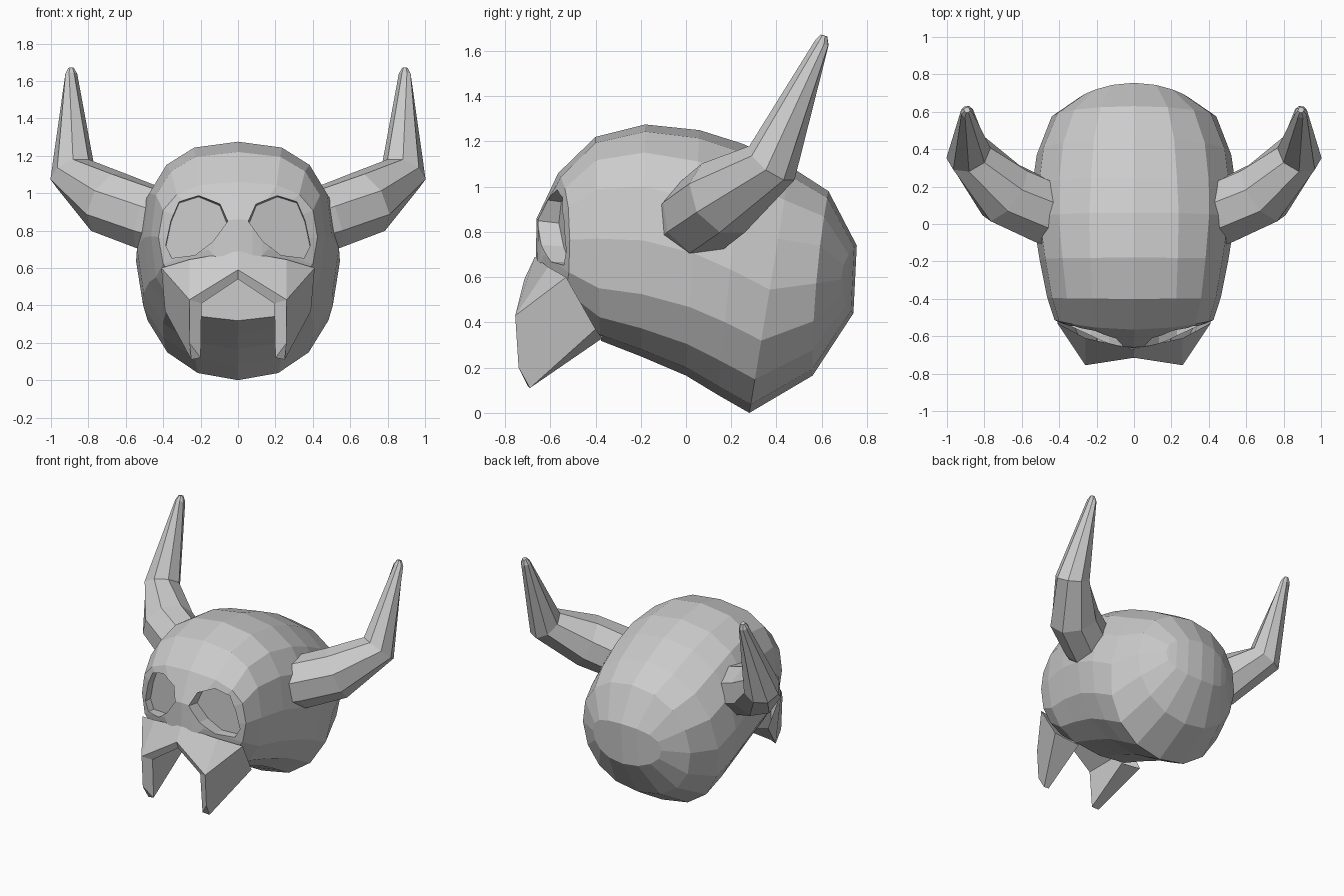
import bpy, bmesh, math
from mathutils import Vector

if "Cube" in bpy.data.objects:
    bpy.data.objects.remove(bpy.data.objects["Cube"])

bone = bpy.data.materials.new("bone grey")
bone.diffuse_color = (0.6, 0.6, 0.6, 1)
bone.use_nodes = True
bone.node_tree.nodes["Principled BSDF"].inputs["Base Color"].default_value = bone.diffuse_color


def make(name, bm):
    bmesh.ops.recalc_face_normals(bm, faces=bm.faces[:])
    me = bpy.data.meshes.new(name)
    bm.to_mesh(me)
    bm.free()
    me.materials.append(bone)
    ob = bpy.data.objects.new(name, me)
    bpy.context.collection.objects.link(ob)
    return ob


def loft(bm, rings, strips=False):
    """Skin a list of closed point rings; cap the ends with one face or upright strips."""
    vs = [[bm.verts.new(p) for p in r] for r in rings]
    n = len(vs[0])
    for a, b in zip(vs, vs[1:]):
        for i in range(n):
            j = (i + 1) % n
            bm.faces.new((a[i], a[j], b[j], b[i]))
    for r in (vs[0], vs[-1]):
        if strips:
            h = n // 2
            for i in range(-h // 2, h // 2):
                quad = [r[i % n], r[(i + 1) % n], r[(h - i - 1) % n], r[(h - i) % n]]
                bm.faces.new(list(dict.fromkeys(quad)))
        else:
            bm.faces.new(r)


def spow(v, p):
    return math.copysign(abs(v) ** p, v) if abs(v) > 1e-6 else 0.0


# Skull: rings from back to face (top y, top z, bottom y, bottom z, half width, roundness, bend)
stations = [
    (0.755, 0.74, 0.74, 0.44, 0.28, 0.9, -0.8),
    (0.63, 0.98, 0.56, 0.165, 0.44, 0.93, -0.1),
    (0.46, 1.09, 0.28, 0.00, 0.52, 0.92, 0),
    (0.25, 1.19, 0.14, 0.08, 0.545, 0.90, 0),
    (0.06, 1.25, 0.00, 0.165, 0.54, 0.85, 0),
    (-0.18, 1.275, -0.20, 0.25, 0.505, 0.80, 0),
    (-0.40, 1.22, -0.38, 0.32, 0.465, 0.75, 0),
    (-0.565, 1.06, -0.56, 0.47, 0.425, 0.75, 0.27),
    (-0.66, 0.86, -0.665, 0.64, 0.17, 0.8, 1.3),
]
rings = []
for ty, tz, by, bz, w, p, bend in stations:
    ring = []
    for i in range(16):
        a = math.tau * i / 16
        x, v = w * spow(math.sin(a), p), spow(math.cos(a), p)
        t = (1 + v) / 2
        ring.append((x, by + (ty - by) * t + bend * x * x, bz + (tz - bz) * t))
    rings.append(ring)
bm = bmesh.new()
loft(bm, rings, True)
skull = make("skull", bm)

# Eye sockets and mouth cavity: cut with prisms; socket floors follow the slope of the face
outline = [(0.21, 1.0), (0.32, 0.965), (0.365, 0.86), (0.395, 0.72), (0.36, 0.65),
           (0.23, 0.665), (0.13, 0.74), (0.05, 0.85), (0.09, 0.95)]
mouth = [(-0.195, 0.1), (0.195, 0.1), (0.195, 0.41), (0, 0.54), (-0.195, 0.41)]
bm = bmesh.new()
for s in (1, -1):
    loft(bm, [[(s * x, -0.75, z + 0.01) for x, z in outline],
              [(s * (0.22 + (x - 0.22) * 0.94), -0.575 + 0.26 * x, 0.8 + (z - 0.8) * 0.94 - 0.008)
               for x, z in outline]])
loft(bm, [[(x, y, z) for x, z in mouth] for y in (-0.9, -0.375)])
cutter = make("socket_cutter", bm)
cutter.hide_render = True
mod = skull.modifiers.new("sockets", 'BOOLEAN')
mod.operation, mod.solver, mod.object = 'DIFFERENCE', 'EXACT', cutter
bpy.context.view_layer.objects.active = skull
bpy.ops.object.modifier_apply(modifier=mod.name)
bpy.data.objects.remove(cutter)

# Muzzle: arched upper jaw with a pointed fang plate on each side
pts = {
    "bridge": (0, -0.668, 0.69), "socket": (0.26, -0.61, 0.645), "cheek": (0.41, -0.53, 0.60),
    "arch": (0, -0.715, 0.59), "corner": (0.26, -0.755, 0.43), "front": (0.26, -0.74, 0.20),
    "tip": (0.25, -0.69, 0.11), "back": (0.39, -0.40, 0.37), "arch_in": (0, -0.70, 0.54),
    "corner_in": (0.195, -0.72, 0.41), "tip_in": (0.20, -0.70, 0.12),
    "back_in": (0.20, -0.37, 0.33), "roof": (0, -0.37, 0.54), "roof_side": (0.195, -0.37, 0.41),
}
faces = ["bridge arch corner socket", "socket corner cheek", "cheek corner front tip back",
         "arch arch_in corner_in corner", "corner corner_in tip_in front", "front tip_in tip",
         "corner_in roof_side back_in tip_in", "arch_in roof roof_side corner_in",
         "tip tip_in back_in back"]
bm = bmesh.new()
for s in (1, -1):
    vs = {k: bm.verts.new((s * x, y, z)) for k, (x, y, z) in pts.items()}
    for f in faces:
        loop = [vs[k] for k in f.split()]
        bm.faces.new(loop if s > 0 else loop[::-1])
bmesh.ops.remove_doubles(bm, verts=bm.verts[:], dist=0.0005)
make("muzzle", bm)

# Horns: eight-sided tapering tubes along a bent path (x, y, z, radius)
path = [(0.40, 0.03, 0.84, 0.17), (0.47, 0.06, 0.865, 0.18), (0.69, 0.165, 0.95, 0.18),
        (0.885, 0.38, 1.105, 0.125), (0.892, 0.60, 1.635, 0.034), (0.893, 0.61, 1.668, 0.016)]
for side, s in (("right", 1), ("left", -1)):
    c = [Vector(p[:3]) for p in path]
    rings = []
    for i, p in enumerate(path):
        d = Vector()
        if i:
            d += (c[i] - c[i - 1]).normalized()
        if i < len(c) - 1:
            d += (c[i + 1] - c[i]).normalized()
        q = d.to_track_quat('Z', 'Y')
        ring = []
        for k in range(8):
            a = math.tau * (k + 0.5) / 8
            v = c[i] + q @ Vector((math.cos(a), math.sin(a), 0)) * p[3]
            ring.append((s * v.x, v.y, v.z))
        rings.append(ring)
    bm = bmesh.new()
    loft(bm, rings)
    make("horn_" + side, bm)
